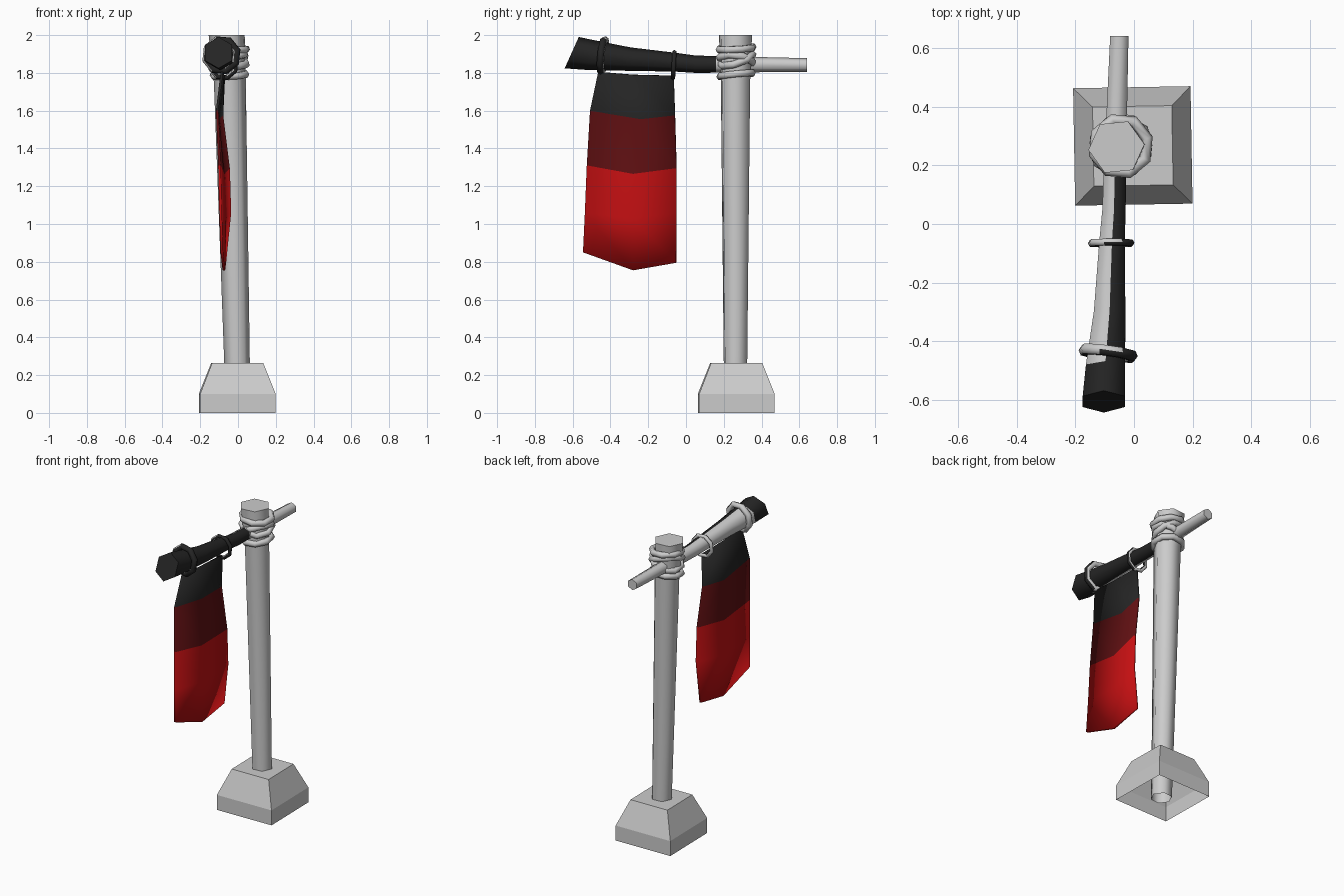
import bpy, bmesh, math
from mathutils import Vector, Matrix

cube = bpy.data.objects.get("Cube")
if cube:
    bpy.data.objects.remove(cube, do_unlink=True)


def material(name, rgb):
    m = bpy.data.materials.new(name)
    m.use_nodes = True
    m.diffuse_color = (*rgb, 1)
    m.node_tree.nodes["Principled BSDF"].inputs["Base Color"].default_value = (*rgb, 1)
    return m


GREY = material("light grey", (0.6, 0.6, 0.6))
BLACK = material("charcoal", (0.018, 0.018, 0.018))
MAROON = material("dark red", (0.115, 0.005, 0.006))
RED = material("bright red", (0.55, 0.005, 0.006))


def finish(name, bm, mats, rule=None, smooth=70):
    bmesh.ops.recalc_face_normals(bm, faces=bm.faces)
    bm.normal_update()
    if rule:
        for f in bm.faces:
            f.material_index = rule(f)
    mesh = bpy.data.meshes.new(name)
    bm.to_mesh(mesh)
    bm.free()
    for m in mats:
        mesh.materials.append(m)
    ob = bpy.data.objects.new(name, mesh)
    bpy.context.collection.objects.link(ob)
    bpy.ops.object.select_all(action='DESELECT')
    ob.select_set(True)
    bpy.context.view_layer.objects.active = ob
    if smooth:
        bpy.ops.object.shade_smooth_by_angle(angle=math.radians(smooth))
    return ob


def loft(rings, cap_start=True, cap_end=True):
    """Skin a list of equal-length point loops."""
    bm = bmesh.new()
    loops = [[bm.verts.new(p) for p in ring] for ring in rings]
    n = len(loops[0])
    for a, b in zip(loops, loops[1:]):
        for i in range(n):
            j = (i + 1) % n
            bm.faces.new((a[i], a[j], b[j], b[i]))
    if cap_start:
        bm.faces.new(loops[0])
    if cap_end:
        bm.faces.new(loops[-1])
    return bm


def circle(n, start=0.0):
    return [(math.cos(start + math.tau * i / n), math.sin(start + math.tau * i / n))
            for i in range(n)]


def ring(name, centre, radius, thick, rotation, mats, rule=None, sides=8):
    """Rope loop: a coarse torus."""
    bm = bmesh.new()
    rows = []
    for c, s in circle(sides, 0.3):
        rows.append([bm.verts.new(((radius + thick * u) * c, (radius + thick * u) * s, thick * v))
                     for u, v in circle(6)])
    for k in range(sides):
        a, b = rows[k], rows[(k + 1) % sides]
        for i in range(6):
            j = (i + 1) % 6
            bm.faces.new((a[i], a[j], b[j], b[i]))
    rx, ry, rz = (math.radians(d) for d in rotation)
    bm.transform(Matrix.Translation(centre) @ Matrix.Rotation(rz, 4, 'Z')
                 @ Matrix.Rotation(ry, 4, 'Y') @ Matrix.Rotation(rx, 4, 'X'))
    return finish(name, bm, mats, rule)


# Stone foot: hollow block with a tapered top
foot = []
for half, z in ((0.2, 0), (0.2, 0.1), (0.135, 0.265)):
    foot.append([(half * 1.414 * c - 0.004, 0.266 + half * 1.414 * s, z)
                 for c, s in circle(4, math.radians(46))])
finish("foot_block", loft(foot, cap_start=False), [GREY], smooth=0)

# Leaning hexagonal post
post = []
for x, r, z in ((0.003, 0.066, 0), (-0.005, 0.068, 0.26), (-0.043, 0.085, 1.75), (-0.06, 0.096, 2.0)):
    post.append([(x + r * c, 0.262 + r * s, z) for c, s in circle(6, 0.1)])
finish("post", loft(post, cap_start=False), [GREY])

# Lashing around the joint
for i, (z, r, rot) in enumerate(((1.93, 0.094, (3, 4, 0)), (1.875, 0.094, (22, 10, 20)),
                                 (1.86, 0.094, (-22, -8, 50)), (1.79, 0.09, (5, -4, 10)))):
    ring(f"lashing_{i + 1}", (-0.045, 0.265, z), r, 0.02, rot, [GREY])

# Crossbeam, charred on the front and left
CHAR_DIR = Vector((1, -0.5, -0.15))


def charred(f):
    y = f.calc_center_median().y
    return int(y < 0.16 and (y < -0.5 or f.normal.dot(CHAR_DIR) > 0))


beam = []
for y, x, z, r, slant in ((0.64, -0.05, 1.842, 0.036, 0), (0.16, -0.066, 1.845, 0.044, 0),
                          (0.05, -0.068, 1.846, 0.046, 0), (-0.06, -0.075, 1.857, 0.05, 0),
                          (-0.3, -0.083, 1.873, 0.062, 0.1), (-0.49, -0.097, 1.892, 0.077, 0.3),
                          (-0.605, -0.103, 1.907, 0.083, 0.45)):
    beam.append([(x + r * c, y + slant * r * s, z + r * s) for c, s in circle(6, math.radians(30))])
finish("crossbeam", loft(beam), [GREY, BLACK], charred)

# Rings that carry the banner
ring("banner_ring_front", (-0.088, -0.44, 1.893), 0.086, 0.02, (84, 0, -8), [GREY, BLACK], charred)
ring("banner_ring_back", (-0.078, -0.065, 1.842), 0.07, 0.013, (87, 0, 0), [GREY, BLACK], charred)

# Banner: three columns of cloth points per row, as (x, y, z)
cloth = [
    ((-0.085, -0.465, 1.805), (-0.08, -0.28, 1.79), (-0.075, -0.065, 1.785)),
    ((-0.11, -0.508, 1.6), (-0.108, -0.24, 1.555), (-0.085, -0.058, 1.575)),
    ((-0.098, -0.525, 1.31), (-0.08, -0.28, 1.265), (-0.05, -0.05, 1.295)),
    ((-0.092, -0.535, 1.06), (-0.07, -0.28, 1.03), (-0.043, -0.05, 1.06)),
    ((-0.085, -0.545, 0.85), (-0.075, -0.28, 0.755), (-0.07, -0.052, 0.795)),
]
bm = bmesh.new()
grid = [[bm.verts.new(p) for p in row] for row in cloth]
for k, (a, b) in enumerate(zip(grid, grid[1:])):
    for i in range(2):
        f = bm.faces.new((a[i], a[i + 1], b[i + 1], b[i]))
        f.material_index = min(k, 2)
banner = finish("banner", bm, [BLACK, MAROON, RED])
thick = banner.modifiers.new("thickness", 'SOLIDIFY')
thick.thickness = 0.014
thick.offset = 0
